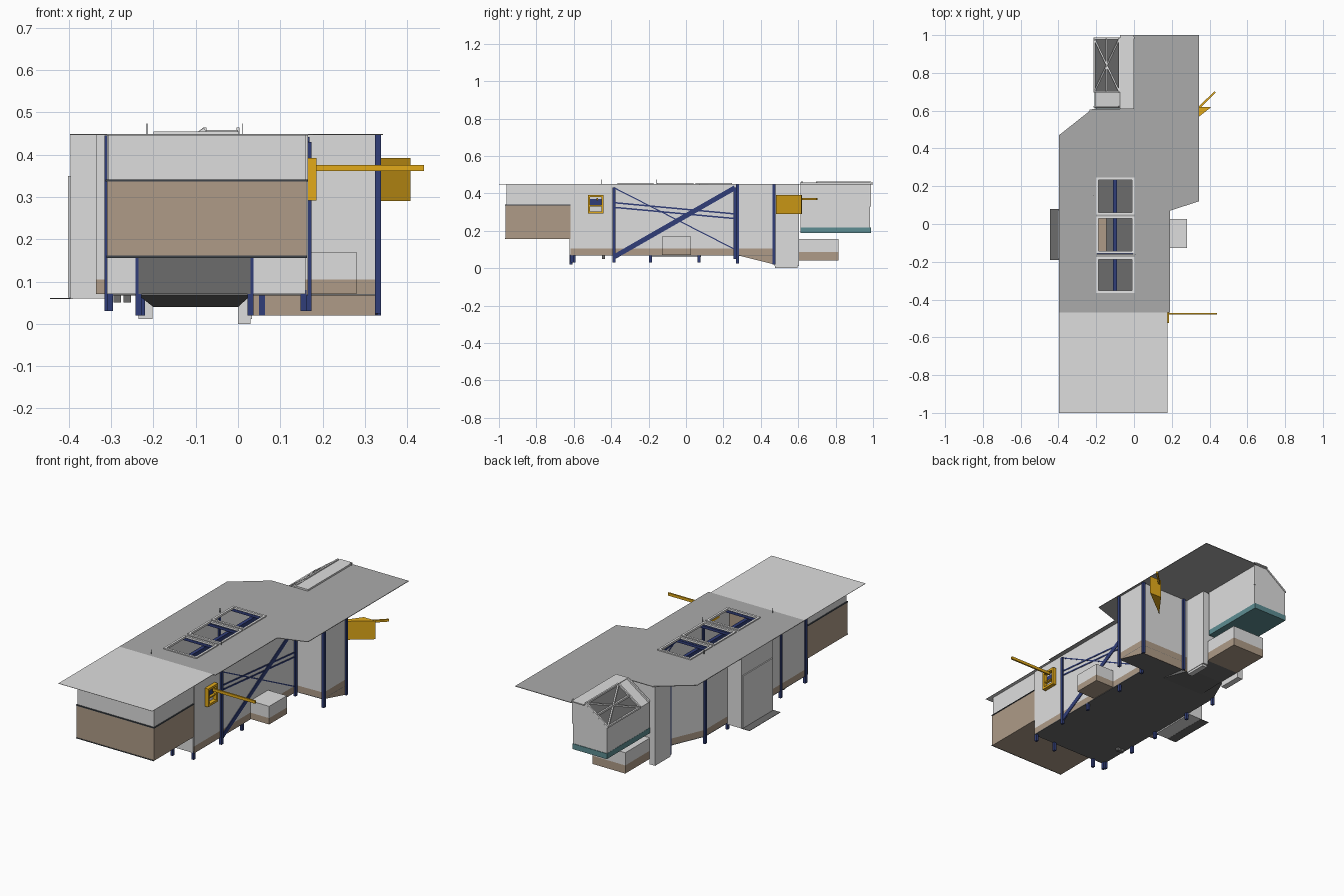
import bpy, bmesh, math
from mathutils import Vector

if "Cube" in bpy.data.objects:
    bpy.data.objects.remove(bpy.data.objects["Cube"])

def mat(name, r, g, b):
    m = bpy.data.materials.new(name)
    m.diffuse_color = (r, g, b, 1)
    m.use_nodes = True
    m.node_tree.nodes["Principled BSDF"].inputs["Base Color"].default_value = m.diffuse_color
    return m

LIGHT = mat("light_grey", .73, .73, .73)
ROOF = mat("roof_grey", .41, .41, .41)
DARK = mat("dark_grey", .15, .15, .15)
TAN = mat("tan_brick", .425, .33, .245)
BLUE = mat("steel_blue", .03, .048, .19)
YELLOW = mat("yellow", .76, .40, .01)
TEAL = mat("teal", .11, .27, .29)
TRIM = mat("dark_trim", .05, .06, .07)
FRAME = mat("frame_white", .8, .8, .8)

def finish(name, bm, m):
    bmesh.ops.recalc_face_normals(bm, faces=bm.faces)
    me = bpy.data.meshes.new(name)
    bm.to_mesh(me)
    bm.free()
    me.materials.append(m)
    o = bpy.data.objects.new(name, me)
    bpy.context.collection.objects.link(o)
    return o

def prism(name, pts, z0, z1, m, caps=True):
    """Extrude a plan outline from z0 to z1 (z0 may be a function of x, y)."""
    bm = bmesh.new()
    low = z0 if callable(z0) else (lambda x, y: z0)
    a = [bm.verts.new((x, y, low(x, y))) for x, y in pts]
    b = [bm.verts.new((x, y, z1)) for x, y in pts]
    n = len(pts)
    for i in range(n):
        j = (i + 1) % n
        bm.faces.new((a[i], a[j], b[j], b[i]))
    if caps:
        bm.faces.new(a[::-1])
        bm.faces.new(b)
    return finish(name, bm, m)

def box(name, x0, x1, y0, y1, z0, z1, m):
    return prism(name, [(x0, y0), (x1, y0), (x1, y1), (x0, y1)], z0, z1, m)

def bar(name, p, q, w, m, d=None):
    """Rectangular bar between two points, w tall and d deep."""
    d = d or w
    p, q = Vector(p), Vector(q)
    bm = bmesh.new()
    bmesh.ops.create_cube(bm, size=1)
    bmesh.ops.scale(bm, vec=(d, w, (q - p).length), verts=bm.verts)
    ax = (q - p).normalized()
    ref = Vector((1, 0, 0)) if abs(ax.x) < .9 else Vector((0, 1, 0))
    s = (ref - ax * ref.dot(ax)).normalized()
    t = ax.cross(s)
    c = (p + q) / 2
    for v in bm.verts:
        v.co = c + s * v.co.x + t * v.co.y + ax * v.co.z
    return finish(name, bm, m)

# main hall: open shell with tan base band and light walls
hall = [(-.31, -.617), (.165, -.617), (.165, .27), (.33, .275), (.33, .47),
        (-.225, .47), (-.31, .275)]
prism("hall_base", hall, .07, .105, TAN, caps=False)
prism("hall_walls", hall, .105, .446, LIGHT, caps=False)
prism("hall_floor", hall, .067, .072, DARK)

# skirt walls reaching down to the sloping ground at the rear right
prism("rear_side_skirt", [(.326, .275), (.33, .275), (.33, .47), (.326, .47)],
      lambda x, y: .069 if y < .3 else .02, .071, TAN)
box("rear_skirt", .03, .33, .466, .47, .02, .071, TAN)

# rear vestibule with ramp
prism("rear_ramp", [(-.235, .272), (.03, .272), (0, .47), (-.2, .47)],
      lambda x, y: .067 if y < .3 else .04, .069, DARK)
box("vestibule_floor", -.2, 0, .47, .6, .04, .07, DARK)
box("vestibule", -.2, 0, .47, .6, .07, .446, LIGHT)
for x in (-.235, 0):
    box("vestibule_side", x, x + .033, .472, .605, .012, .446, LIGHT)
box("vestibule_foot", .0, .03, .475, .595, 0, .012, LIGHT)

# wall panels under the overhanging front block
box("front_wall_left", -.31, -.235, -.622, -.617, .07, .16, LIGHT)
box("front_wall_right", .03, .16, -.622, -.617, .07, .16, LIGHT)
box("entry_panel", -.235, .03, -.623, -.617, .07, .16, DARK)

# overhanging front block
box("front_block_lower", -.31, .162, -.965, -.61, .157, .338, TAN)
box("front_block_trim", -.313, .165, -.967, -.61, .336, .341, TRIM)
box("front_block_sill", -.311, .163, -.967, -.964, .156, .161, TRIM)
box("front_block_upper", -.307, .159, -.96, -.61, .34, .446, LIGHT)

# roof sheets around the skylight opening
R0, R1 = .446, .449
box("roof_front", -.397, .177, -1, -.468, .4475, R1, LIGHT)
box("roof_mid_front", -.397, .19, -.468, -.36, R0, R1, ROOF)
box("roof_mid_left", -.397, -.195, -.36, .24, R0, R1, ROOF)
prism("roof_mid_right", [(-.005, -.36), (.19, -.36), (.19, .07), (.343, .12),
                         (.343, .24), (-.005, .24)], R0, R1, ROOF)
prism("roof_rear", [(-.397, .24), (.343, .24), (.343, .61), (-.22, .61), (-.397, .47)],
      R0, R1, ROOF)
box("roof_rear_canopy", 0, .343, .61, 1, R0, R1, ROOF)
box("roof_rear_strip", -.075, 0, .61, 1, .452, .458, LIGHT)

# three skylight frames
for y0, y1 in ((-.365, -.175), (-.155, .04), (.05, .245)):
    for x in (-.2, -.01):
        box("skylight_side", x, x + .012, y0, y1, .444, .455, FRAME)
    for y in (y0, y1 - .012):
        box("skylight_end", -.2, .002, y, y + .012, .444, .455, FRAME)
for y in (-.165, .045):
    box("skylight_divider", -.2, 0, y - .01, y + .006, .444, .449, ROOF)

# steelwork inside the hall
bar("ridge_beam", (-.1, -.6, .40), (-.1, .46, .40), .02, BLUE)
for y in (-.38, -.16, .05, .26):
    bar("roof_tie", (-.3, y, .425), (.16, y, .425), .014, BLUE)
box("inner_store", -.2, -.145, -.15, .03, .072, .25, TAN)

# posts: x, y, bottom, top
for x, y, z0, z1 in ((-.235, -.615, .02, .158), (.03, -.615, .02, .158),
                     (-.302, -.61, .03, .16), (.155, -.61, .03, .08),
                     (.167, -.385, .03, .43), (.157, -.19, .03, .08),
                     (.157, .07, .03, .08), (.167, .262, .05, .43),
                     (.331, .275, .025, .446), (.331, .47, .02, .446),
                     (-.308, .275, .03, .445), (-.227, .47, .02, .445),
                     (.057, .471, .02, .445),
                     (-.308, -.385, .03, .445), (-.308, -.6, .03, .445),
                     (-.302, -.19, .03, .08), (-.302, .07, .03, .08)):
    box("steel_post", x - .007, x + .007, y - .008, y + .008, z0, z1, BLUE)

# cross bracing on the right wall, almost flush with it
bar("brace_up", (.1645, -.385, .06), (.1645, .262, .43), .026, BLUE, .008)
bar("brace_down", (.1645, -.385, .43), (.1645, .262, .10), .006, BLUE, .004)
for z in (.35, .325):
    bar("brace_tie", (.1645, -.385, z), (.1645, .262, z - .06), .008, BLUE, .006)

# small lean-to on the right
box("right_annex_base", .165, .28, -.128, .027, .07, .105, TAN)
box("right_annex", .165, .28, -.128, .027, .105, .17, LIGHT)

# left bay with door slab, ground pad and a short plinth
box("left_bay", -.396, -.31, -.19, .08, .06, .446, LIGHT)
box("left_bay_door", -.402, -.395, -.185, .075, .062, .35, LIGHT)
box("left_pad", -.444, -.39, -.19, .08, .059, .061, DARK)
box("left_plinth", -.335, -.31, -.25, -.19, .07, .105, TAN)
box("left_plinth_wall", -.335, -.31, -.25, -.19, .105, .446, LIGHT)

# raised rear box with a slanted truss window
box("rear_box_base", -.208, 0, .612, .988, .188, .218, TEAL)
bm = bmesh.new()
prof = [(-.207, .218), (0, .218), (0, .455), (-.075, .455), (-.207, .36)]
a = [bm.verts.new((x, .613, z)) for x, z in prof]
b = [bm.verts.new((x, .985, z)) for x, z in prof]
bm.faces.new(a)
bm.faces.new(b[::-1])
for i in range(5):
    j = (i + 1) % 5
    bm.faces.new((a[i], b[i], b[j], a[j]))
finish("rear_box", bm, LIGHT)

def slant(u, y, lift=.006):
    """Point on the slanted window, u from eave (0) to ridge (1)."""
    return (-.207 + .132 * u - lift * .58, y, .36 + .095 * u + lift * .81)

def slant_plate(name, y0, y1, m):
    bm = bmesh.new()
    bm.faces.new([bm.verts.new(slant(u, y, .002)) for u, y in ((0, y0), (1, y0), (1, y1), (0, y1))])
    return finish(name, bm, m)

slant_plate("slant_glass", .70, .98, DARK)
for u in (0, .5, 1):
    bar("slant_rail", slant(u, .70), slant(u, .985), .009, FRAME)
for y in (.62, .70, .982):
    bar("slant_rafter", slant(0, y), slant(1, y), .009, FRAME)
bar("slant_cross", slant(0, .70), slant(1, .98), .007, FRAME)
bar("slant_cross", slant(1, .70), slant(0, .98), .007, FRAME)
bar("rear_end_post", (0, .985, .33), (0, .985, .464), .008, FRAME)

# low annex beneath the rear box
box("rear_annex_base", -.2, 0, .60, .815, .04, .085, TAN)
box("rear_annex", -.2, 0, .60, .815, .085, .155, LIGHT)

# front yellow hoist: square frame with a recess, and arm
for y in (-.525, -.452):
    box("hoist_side", .163, .186, y, y + .012, .292, .392, YELLOW)
for z in (.292, .38):
    box("hoist_rail", .163, .186, -.525, -.44, z, z + .012, YELLOW)
box("hoist_recess", .163, .167, -.515, -.45, .335, .37, BLUE)
box("hoist_bar", .163, .18, -.515, -.45, .33, .337, YELLOW)
box("hoist_arm", .18, .44, -.479, -.47, .361, .376, YELLOW)

# rear yellow hoist: wedge and diagonal arm
prism("rear_hoist", [(.23, .48), (.408, .618), (.335, .62)], .29, .392, YELLOW)
bar("rear_hoist_arm", (.34, .612, .37), (.43, .70, .37), .012, YELLOW, .01)

# drain stubs and roof aerials
for x in (-.285, -.262):
    box("drain_stub", x - .009, x + .009, -.45, -.432, .05, .07, DARK)
for x, y in ((-.215, -.45), (-.215, .15), (.01, -.16)):
    box("aerial", x - .001, x + .001, y - .001, y + .001, .446, .474, TRIM)
